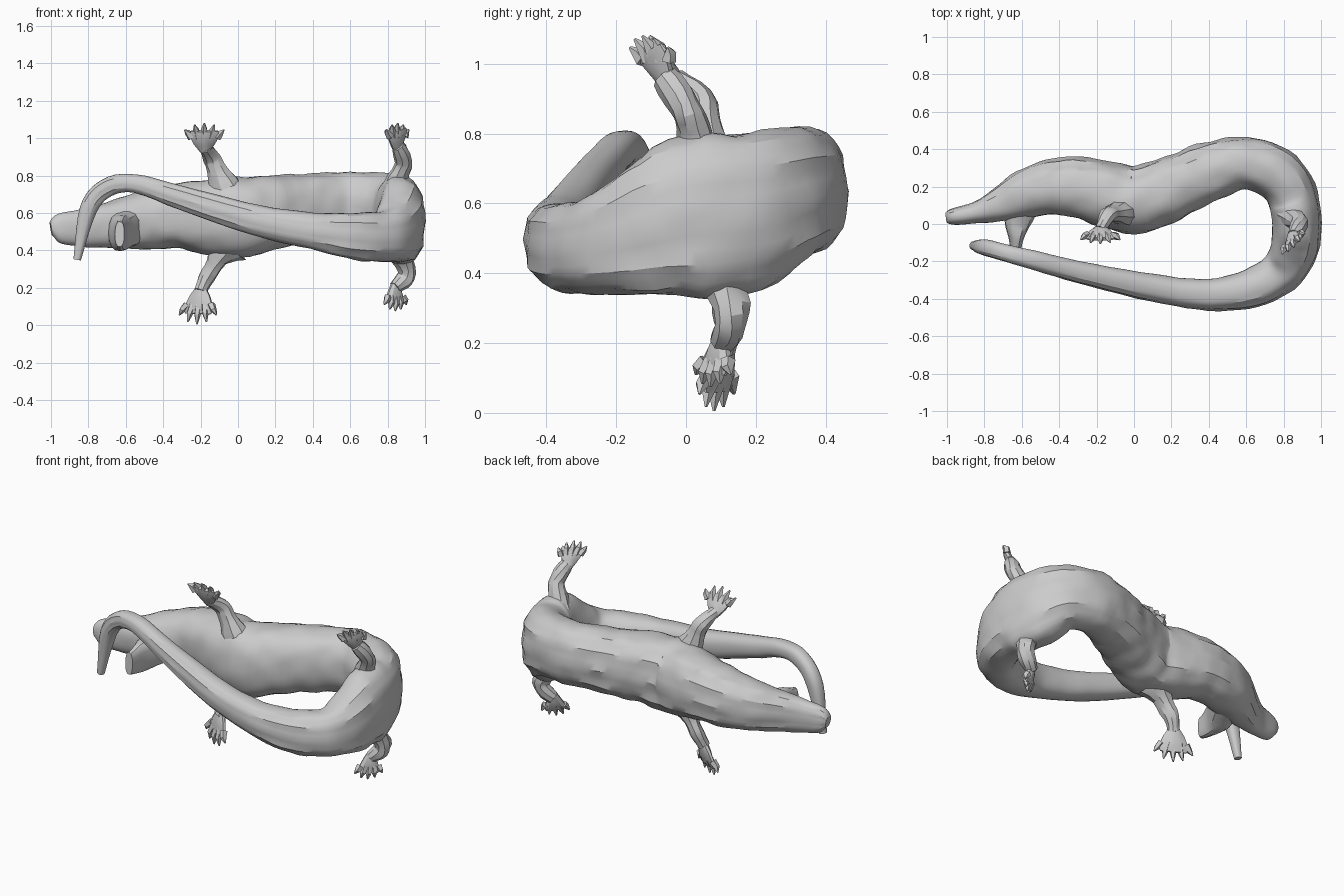
import bpy
import bmesh
import math
from mathutils import Vector, noise

cube = bpy.data.objects.get("Cube")
if cube:
    bpy.data.objects.remove(cube, do_unlink=True)

# One plain grey hide
hide = bpy.data.materials.new("grey hide")
hide.use_nodes = True
grey = (0.6, 0.6, 0.6, 1)
hide.diffuse_color = grey
hide.node_tree.nodes["Principled BSDF"].inputs["Base Color"].default_value = grey


def finish(bm, name, angle):
    bmesh.ops.recalc_face_normals(bm, faces=bm.faces)
    mesh = bpy.data.meshes.new(name)
    bm.to_mesh(mesh)
    bm.free()
    mesh.materials.append(hide)
    obj = bpy.data.objects.new(name, mesh)
    bpy.context.collection.objects.link(obj)
    bpy.ops.object.select_all(action="DESELECT")
    obj.select_set(True)
    bpy.context.view_layer.objects.active = obj
    bpy.ops.object.shade_smooth_by_angle(angle=math.radians(angle))


def spline(stations, steps):
    """Smoothly interpolate stations of centre, half width and half height."""
    last = len(stations) - 1
    rows = []
    for i in range(last):
        a, b, c, d = (stations[min(max(k, 0), last)] for k in range(i - 1, i + 3))
        for s in range(steps):
            t = s / steps
            rows.append([
                q + t / 2 * (r - p + t * (2 * p - 5 * q + 4 * r - u + t * (3 * (q - r) + u - p)))
                for p, q, r, u in zip(a, b, c, d)])
    return rows + [list(stations[-1])]


def sweep(bm, stations, sides, steps, square=1.0, ridge=0.0, lumps=0.0, axis=(0, 0, 1)):
    """Skin a tube through the stations, with optional ridges along the back."""
    rows = spline(stations, steps)
    centres = [Vector(r[:3]) for r in rows]
    rings = []
    for i, row in enumerate(rows):
        tangent = (centres[min(i + 1, len(rows) - 1)] - centres[max(i - 1, 0)]).normalized()
        side = tangent.cross(Vector(axis)).normalized()
        up = side.cross(tangent)
        ring = []
        for k in range(sides):
            a = math.tau * k / sides
            ca, sa = math.cos(a), math.sin(a)
            back = max(0, -ca)
            swell = 1 + ridge * back * math.cos(12 * a) * (0.7 + 0.3 * math.sin(i * 0.5))
            u = math.copysign(abs(ca) ** square, ca) * row[3] * swell
            v = math.copysign(abs(sa) ** square, sa) * row[4] * swell
            offset = side * u + up * v
            offset *= 1 + lumps * noise.noise((centres[i] + offset) * 11)
            ring.append(bm.verts.new(centres[i] + offset))
        rings.append(ring)
    for low, high in zip(rings, rings[1:]):
        for k in range(sides):
            n = (k + 1) % sides
            bm.faces.new((low[k], low[n], high[n], high[k]))
    bm.faces.new(rings[0])
    bm.faces.new(rings[-1])


# Head, trunk and curled tail: x, y, z, half width, half height
body_path = [
    (-1, .035, .515, .03, .035), (-.96, .04, .52, .045, .075),
    (-.85, .06, .52, .058, .1), (-.72, .1, .53, .088, .118),
    (-.58, .16, .55, .13, .142), (-.45, .195, .57, .145, .16),
    (-.3, .195, .585, .162, .175), (-.15, .16, .578, .175, .2),
    (0, .125, .575, .178, .212), (.15, .17, .598, .172, .203),
    (.3, .235, .615, .16, .19), (.45, .295, .63, .15, .183),
    (.6, .322, .635, .14, .183), (.75, .275, .625, .138, .19),
    (.84, .16, .575, .134, .232), (.87, 0, .555, .13, .23),
    (.85, -.15, .505, .125, .175), (.78, -.26, .475, .115, .137),
    (.63, -.342, .475, .104, .125), (.4, -.378, .505, .083, .097),
    (.1, -.34, .56, .073, .083), (-.3, -.255, .68, .057, .064),
    (-.55, -.19, .757, .05, .05), (-.7, -.15, .735, .045, .05),
    (-.8, -.125, .62, .042, .046), (-.86, -.115, .35, .022, .02),
]
bm = bmesh.new()
sweep(bm, body_path, 36, 5, square=0.85, ridge=0.04, lumps=0.06)
finish(bm, "body_and_tail", 30)

# Open lower jaw
jaw_path = [
    (-.58, .14, .53, .09, .11), (-.617, .03, .505, .078, .1),
    (-.628, -.07, .49, .042, .095), (-.632, -.165, .49, .025, .068),
]
bm = bmesh.new()
sweep(bm, jaw_path, 16, 4, square=0.8, lumps=0.15)
finish(bm, "lower_jaw", 30)


def limb(name, joints, reach, spread, claws=5):
    """Leg through its joints, then a broad paw with fanned, pointed toes."""
    bm = bmesh.new()
    sweep(bm, joints, 9, 3, lumps=0.4, axis=(0, 1, 0))
    wrist = Vector(joints[-1][:3])
    reach, spread = Vector(reach), Vector(spread)
    palm = wrist + reach * 0.5
    thick = joints[-1][3] * 0.7
    wide = spread.length * 0.8
    thin_axis = reach.cross(spread).normalized()
    sweep(bm, [(*(wrist - reach * 0.15), thick, thick),
               (*(wrist + reach * 0.15), thick, wide * 0.7),
               (*palm, thick * 0.8, wide),
               (*(palm + reach * 0.18), thick * 0.4, wide * 0.9)],
          10, 1, axis=spread.normalized())
    for c in range(claws):
        f = 2 * c / (claws - 1) - 1
        root = palm + spread * f * 0.65 - reach * 0.1
        tip = wrist + spread * f + reach * (1 - 0.28 * f * f)
        mid = root.lerp(tip, 0.55) + thin_axis * thick * 0.3
        sweep(bm, [(*root, .022, .023), (*mid, .017, .02), (*tip, .004, .004)],
              5, 1, axis=thin_axis)
    finish(bm, name, 25)


# Legs: the left pair points up, the right pair points down
limb("upper_front_leg",
     [(-.075, .06, .73, .09, .065), (-.115, .055, .84, .05, .042),
      (-.14, .045, .9, .043, .042), (-.18, -.03, .95, .036, .036)],
     (0, -.075, .13), (.105, 0, 0))
limb("lower_front_leg",
     [(-.05, .11, .42, .1, .08), (-.125, .12, .32, .05, .052),
      (-.17, .13, .25, .042, .042), (-.2, .11, .18, .036, .036)],
     (-.02, -.03, -.175), (.1, -.05, 0))
limb("upper_hind_leg",
     [(.83, .05, .72, .07, .06), (.87, .02, .82, .05, .045),
      (.885, 0, .88, .045, .042), (.85, -.06, .96, .036, .036)],
     (.005, -.065, .12), (.06, .055, 0))
limb("lower_hind_leg",
     [(.85, .1, .4, .075, .065), (.9, .125, .3, .05, .052),
      (.89, .13, .25, .045, .045), (.84, .1, .2, .036, .036)],
     (0, -.03, -.125), (.06, .05, 0))
